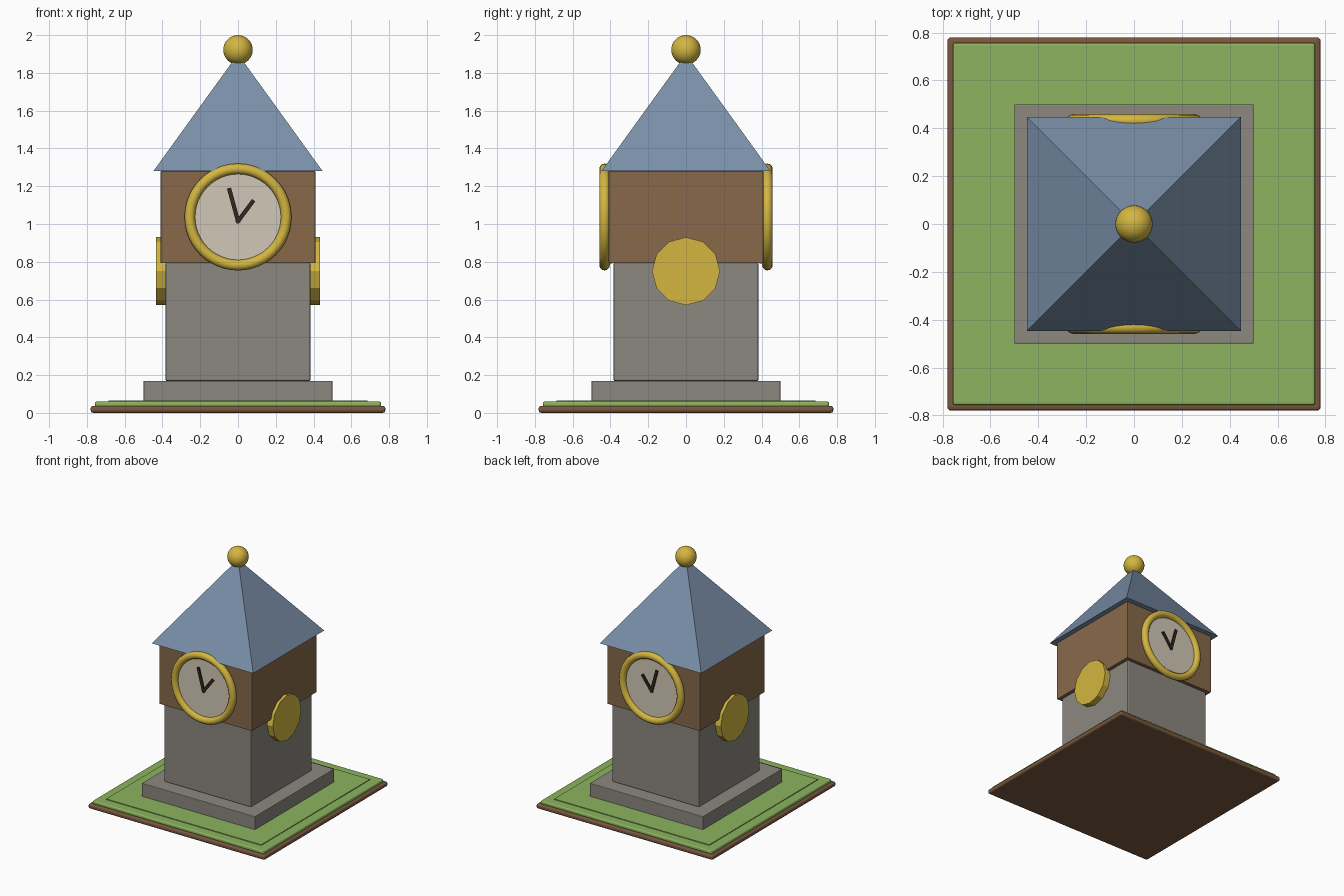
import bpy
from math import pi, radians, atan2, hypot
from mathutils import Vector

cube = bpy.data.objects.get("Cube")
if cube:
    bpy.data.objects.remove(cube, do_unlink=True)


def material(name, rgb):
    """Flat material from display (sRGB) values."""
    lin = [(c / 255 / 12.92) if c < 11 else ((c / 255 + 0.055) / 1.055) ** 2.4 for c in rgb]
    m = bpy.data.materials.new(name)
    m.use_nodes = True
    m.diffuse_color = (*lin, 1)
    bsdf = m.node_tree.nodes["Principled BSDF"]
    bsdf.inputs["Base Color"].default_value = (*lin, 1)
    bsdf.inputs["Roughness"].default_value = 0.8
    return m


EARTH = material("earth brown", (122, 88, 62))
GRASS = material("grass green", (140, 180, 94))
STONE = material("stone grey", (140, 136, 128))
WOOD = material("wood brown", (136, 105, 74))
SLATE = material("slate blue", (122, 143, 168))
GOLD = material("gold", (212, 182, 64))
CREAM = material("clock cream", (209, 200, 183))
DARK = material("hand dark brown", (50, 38, 34))


def finish(name, mat, smooth=False):
    ob = bpy.context.object
    ob.name = ob.data.name = name
    ob.data.materials.append(mat)
    if smooth:
        bpy.ops.object.shade_smooth_by_angle(angle=radians(40))
    return ob


def block(name, mat, half, z0, z1, bevel=0.0, segments=2):
    """Square block standing between two heights."""
    bpy.ops.mesh.primitive_cube_add(size=1, location=(0, 0, (z0 + z1) / 2))
    ob = bpy.context.object
    ob.scale = (2 * half, 2 * half, z1 - z0)
    bpy.ops.object.transform_apply(location=False, rotation=False, scale=True)
    if bevel:
        mod = ob.modifiers.new("Bevel", "BEVEL")
        mod.width, mod.segments = bevel, segments
    return finish(name, mat)


# Ground slab, lawn and stepped plinth
block("ground_slab", EARTH, 0.78, 0.0, 0.037, 0.014, 3)
block("lawn_edge", GRASS, 0.757, 0.03, 0.06, 0.01, 3)
block("lawn_top", GRASS, 0.685, 0.05, 0.066)
block("plinth", STONE, 0.5, 0.06, 0.17, 0.004)

# Tower shaft and clock storey
block("tower_shaft", STONE, 0.383, 0.168, 0.797, 0.008)
block("clock_storey", WOOD, 0.41, 0.793, 1.28, 0.004)

# Pyramid roof with ball finial
bpy.ops.mesh.primitive_cone_add(vertices=4, radius1=0.448 * 2 ** 0.5, radius2=0, depth=0.62,
                                location=(0, 0, 1.59), rotation=(0, 0, pi / 4))
finish("roof", SLATE)
bpy.ops.mesh.primitive_uv_sphere_add(segments=32, ring_count=16, radius=0.078, location=(0, 0, 1.922))
finish("finial_ball", GOLD, True)

# Clocks, mirrored front to back
CLOCK_Z = 1.037
PIVOT = Vector((0, 1.015))
HANDS = {"minute_hand": (-0.045, 1.18), "hour_hand": (0.077, 1.118)}
for side, s in (("front", -1), ("back", 1)):
    bpy.ops.mesh.primitive_torus_add(major_radius=0.255, minor_radius=0.028, major_segments=48,
                                     minor_segments=12, location=(0, s * 0.431, CLOCK_Z),
                                     rotation=(pi / 2, 0, 0))
    finish(side + "_clock_ring", GOLD, True)
    bpy.ops.mesh.primitive_cylinder_add(vertices=48, radius=0.245, depth=0.04,
                                        location=(0, s * 0.41, CLOCK_Z), rotation=(pi / 2, 0, 0))
    finish(side + "_clock_face", CREAM, True)
    for hand, tip in HANDS.items():
        run = Vector(tip) - PIVOT
        mid = PIVOT + run / 2
        bpy.ops.mesh.primitive_cube_add(size=1, location=(mid.x, s * 0.434, mid.y),
                                        rotation=(0, atan2(run.x, run.y), 0))
        bpy.context.object.scale = (0.022, 0.012, hypot(*run) + 0.02)
        finish(side + "_" + hand, DARK)

# Twelve-sided side medallions
for side, s in (("left", 1), ("right", -1)):
    bpy.ops.mesh.primitive_cylinder_add(vertices=12, radius=0.18, depth=0.07,
                                        location=(s * 0.398, 0, 0.75), rotation=(0, pi / 2, 0))
    finish(side + "_medallion", GOLD)
